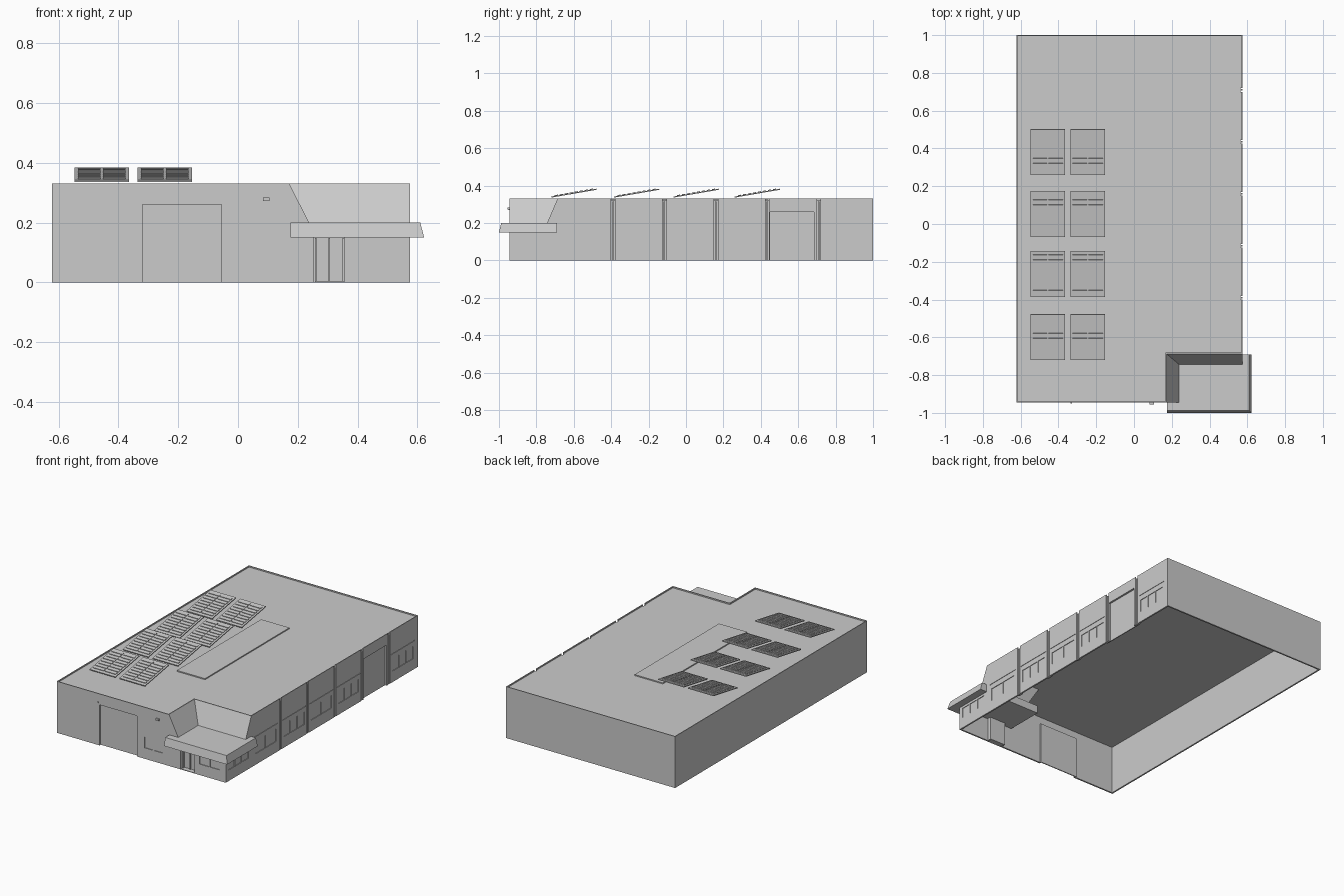
import bpy, bmesh
from mathutils import Matrix, Vector
from math import atan2

if "Cube" in bpy.data.objects:
    bpy.data.objects.remove(bpy.data.objects["Cube"])

X0, X1, Y0, Y1, H = -0.623, 0.575, -0.945, 1.0, 0.33
WALL = 0.01


def loft(name, bottom, top, z0, z1):
    """Solid between two matching outlines at heights z0 and z1."""
    bm = bmesh.new()
    a = [bm.verts.new((x, y, z0)) for x, y in bottom]
    b = [bm.verts.new((x, y, z1)) for x, y in top]
    bm.faces.new(a[::-1])
    bm.faces.new(b)
    for i in range(len(a)):
        j = (i + 1) % len(a)
        bm.faces.new((a[i], a[j], b[j], b[i]))
    bmesh.ops.recalc_face_normals(bm, faces=bm.faces)
    me = bpy.data.meshes.new(name)
    bm.to_mesh(me)
    bm.free()
    ob = bpy.data.objects.new(name, me)
    bpy.context.collection.objects.link(ob)
    return ob


def rect(x0, x1, y0, y1):
    return [(x0, y0), (x1, y0), (x1, y1), (x0, y1)]


def box(name, x0, x1, y0, y1, z0, z1):
    r = rect(x0, x1, y0, y1)
    return loft(name, r, r, z0, z1)


def cut(ob, cutter):
    m = ob.modifiers.new("cut", 'BOOLEAN')
    m.operation, m.solver, m.object = 'DIFFERENCE', 'EXACT', cutter
    bpy.context.view_layer.objects.active = ob
    bpy.ops.object.modifier_apply(modifier=m.name)
    bpy.data.objects.remove(cutter)


def notch(off, z0):
    """Corner cut-out with two slopes leaning inward towards the canopy."""
    def outline(z):
        return rect(0.24 - 0.504 * (z - 0.195) - off, 0.8,
                    -1.2, -0.745 + 0.43 * (z - 0.195) + off)
    return loft("notch", outline(z0), outline(0.4), z0, 0.4)


# hollow building shell: outer solid minus inner solid
shell = box("building_shell", X0, X1, Y0, Y1, 0, H)
inner = box("inner", X0 + WALL, X1 - WALL, Y0 + WALL, Y1 - WALL, -0.1, 0.313)
cut(shell, notch(0, 0.195))
cut(inner, notch(0.009, 0.153))

# recessed doors: front shutter, side shutter, entrance
doors = [(-0.32, -0.055, -1.1, Y0 + 0.012, 0.26),
         (X1 - 0.012, 0.8, 0.45, 0.685, 0.26),
         (0.255, 0.355, -1.1, Y0 + 0.03, 0.149)]
for x0, x1, y0, y1, h in doors:
    g = 0.006
    cut(inner, box("c", x0 - g, x1 + g, y0 - g, y1 + g, -0.2, h + g))
# grooves for the downpipes also push into the inside
grooves = [-0.39 + 0.275 * i for i in range(5)]
for y in grooves:
    cut(inner, box("c", X1 - 0.017, 0.8, y - 0.017, y + 0.017, -0.2, 0.4))
cut(shell, inner)
for x0, x1, y0, y1, h in doors:
    cut(shell, box("c", x0, x1, y0, y1, -0.2, h))
for y in grooves:
    cut(shell, box("c", X1 - 0.01, 0.8, y - 0.01, y + 0.01, -0.2, 0.4))

# sunken roof behind a thin parapet
p = 0.005
roof = [(X0 + p, Y0 + p), (0.166, Y0 + p), (0.166, -0.681),
        (X1 - p, -0.681), (X1 - p, Y1 - p), (X0 + p, Y1 - p)]
cut(shell, loft("c", roof, roof, 0.322, 0.5))

# shallow windows, two or three panes per bay, with a joint above
bays = [(-0.92, -0.71), (-0.65, -0.43)] + [(y + 0.03, y + 0.245) for y in grooves]
for k, (a, b) in enumerate(bays):
    if k == 5:
        continue                      # shutter bay
    n = 2 if k % 2 else 3
    w = (b - a) / n
    top = 0.135 if k == 0 else 0.15
    for i in range(n):
        cut(shell, box("c", X1 - 0.004, 0.8, a + i * w + 0.004,
                       a + (i + 1) * w - 0.004, 0.07, top))
    if k:
        cut(shell, box("c", X1 - 0.003, 0.8, a - 0.01, b + 0.01, 0.18, 0.185))
for x0, x1 in [(0.0, 0.06), (0.068, 0.13), (0.39, 0.455), (0.463, 0.53)]:
    cut(shell, box("c", x0, x1, -1.1, Y0 + 0.004, 0.07, 0.14))

# downpipes
for y in grooves:
    box("downpipe", X1 - 0.009, X1 - 0.001, y - 0.004, y + 0.004, 0, 0.315)

# entrance door leaves and frame
for x in (0.257, 0.303, 0.349):
    box("entrance_door_frame", x, x + 0.005, Y0 + 0.02, Y0 + 0.031, 0, 0.148)
box("entrance_threshold", 0.257, 0.353, Y0, Y0 + 0.031, 0, 0.004)

# entrance canopy with a leaning fascia
loft("entrance_canopy", rect(0.176, 0.623, -1.0, -0.69),
     rect(0.176, 0.61, -0.988, -0.69), 0.15, 0.2)

# wall lamps
box("wall_lamp", 0.083, 0.105, Y0 - 0.01, Y0, 0.272, 0.284)
box("shutter_lamp", -0.335, -0.327, Y0 - 0.004, Y0, 0.27, 0.278)

# low roof skylight
box("roof_skylight", -0.14, 0.06, -0.42, 0.435, 0.321, 0.329)

# tilted solar panels with raised cells
LEN, TILT = 0.246, atan2(0.042, 0.243)


def solar_panel(x, y):
    bm = bmesh.new()

    def add(cx, cy, cz, sx, sy, sz):
        bmesh.ops.create_cube(bm, size=1, matrix=Matrix.Translation((cx, cy, cz))
                              @ Matrix.Diagonal((sx, sy, sz, 1)))
    add(0, LEN / 2, 0.003, 0.182, LEN, 0.006)
    for cx in (-0.042, 0.042):
        for i in range(8):
            add(cx, 0.028 + i * 0.0272, 0.0075, 0.076, 0.017, 0.005)
    bmesh.ops.transform(bm, matrix=Matrix.Rotation(TILT, 4, 'X'), verts=bm.verts)
    me = bpy.data.meshes.new("solar_panel")
    bm.to_mesh(me)
    bm.free()
    ob = bpy.data.objects.new("solar_panel", me)
    ob.location = Vector((x, y, 0.336))
    bpy.context.collection.objects.link(ob)


for y in (-0.72, -0.385, -0.067, 0.26):
    for x in (-0.456, -0.245):
        solar_panel(x, y)
